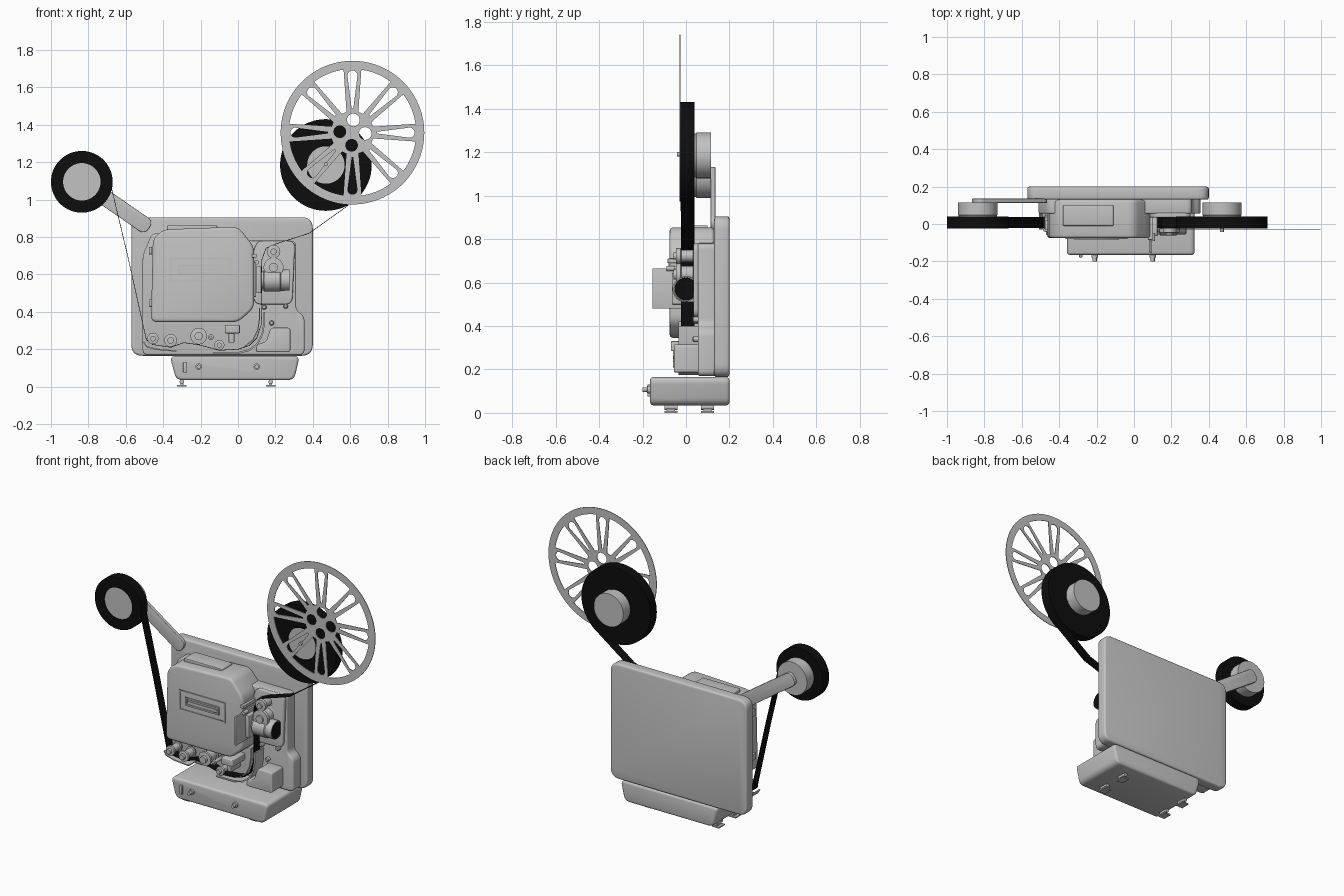
import bpy, bmesh, math
from mathutils import Matrix, Vector

cube = bpy.data.objects.get("Cube")
if cube:
    bpy.data.objects.remove(cube)


def material(name, rgb):
    m = bpy.data.materials.new(name)
    m.use_nodes = True
    m.diffuse_color = (*rgb, 1)
    bsdf = next(n for n in m.node_tree.nodes if n.type == 'BSDF_PRINCIPLED')
    bsdf.inputs["Base Color"].default_value = (*rgb, 1)
    return m


GREY = material("light grey metal", (0.54, 0.54, 0.54))
BLACK = material("film black", (0.004, 0.004, 0.004))


def link(name, mesh, mat):
    mesh.materials.clear()
    mesh.materials.append(mat)
    ob = bpy.data.objects.new(name, mesh)
    bpy.context.scene.collection.objects.link(ob)
    return ob


def finish(name, bm, mat, bevel=0.0):
    bmesh.ops.recalc_face_normals(bm, faces=bm.faces)
    if bevel:
        edges = [e for e in bm.edges if e.calc_face_angle(0) > 0.6]
        bmesh.ops.bevel(bm, geom=edges, offset=bevel, segments=3, profile=0.5, affect='EDGES')
    for f in bm.faces:
        f.smooth = True
    mesh = bpy.data.meshes.new(name)
    bm.to_mesh(mesh)
    bm.free()
    mesh.set_sharp_from_angle(angle=math.radians(35))
    return link(name, mesh, mat)


def rounded(pts, r, steps=6):
    """Replace every corner of an outline with a smooth arc."""
    out = []
    for i, p in enumerate(pts):
        p = Vector(p)
        a, b = Vector(pts[i - 1]) - p, Vector(pts[(i + 1) % len(pts)]) - p
        d = min(r, a.length * 0.45, b.length * 0.45)
        s, e = p + a.normalized() * d, p + b.normalized() * d
        for k in range(steps + 1):
            t = k / steps
            out.append(s * (1 - t) ** 2 + p * 2 * t * (1 - t) + e * t * t)
    return out


def rect(x0, x1, z0, z1):
    return [(x0, z0), (x1, z0), (x1, z1), (x0, z1)]


def circle(x, z, r, n=32):
    return [(x + r * math.cos(math.tau * i / n), z + r * math.sin(math.tau * i / n)) for i in range(n)]


def prism(name, pts, y0, y1, bevel=0.0, mat=GREY):
    """Front outline in x, z extruded along y."""
    bm = bmesh.new()
    front = [bm.verts.new((p[0], y0, p[1])) for p in pts]
    back = [bm.verts.new((p[0], y1, p[1])) for p in pts]
    bm.faces.new(front)
    bm.faces.new(back)
    for i in range(len(pts)):
        bm.faces.new((front[i - 1], front[i], back[i], back[i - 1]))
    return finish(name, bm, mat, bevel)


def plate(name, loops, y, half, mat=GREY):
    """Flat sheet with holes, from filled outlines."""
    cu = bpy.data.curves.new(name, 'CURVE')
    cu.dimensions, cu.fill_mode, cu.extrude = '2D', 'BOTH', half
    for pts in loops:
        sp = cu.splines.new('POLY')
        sp.points.add(len(pts) - 1)
        for q, p in zip(sp.points, pts):
            q.co = (p[0], p[1], 0, 1)
        sp.use_cyclic_u = True
    tmp = bpy.data.objects.new(name + " outline", cu)
    mesh = bpy.data.meshes.new_from_object(tmp)
    bpy.data.objects.remove(tmp)
    mesh.transform(Matrix.Translation((0, y, 0)) @ Matrix.Rotation(math.pi / 2, 4, 'X'))
    return link(name, mesh, mat)


def turned(name, centre, profile, axis='Y', mat=GREY, n=40, closed=False):
    """Lathe a list of (radius, distance) about the y or x axis."""
    bm = bmesh.new()
    rings = []
    for r, d in profile:
        ring = []
        for a, b in circle(0, 0, r, n):
            off = Vector((a, d, b)) if axis == 'Y' else Vector((d, a, b))
            ring.append(bm.verts.new(Vector(centre) + off))
        rings.append(ring)
    pairs = list(zip(rings, rings[1:])) + ([(rings[-1], rings[0])] if closed else [])
    for p, q in pairs:
        for i in range(n):
            bm.faces.new((p[i - 1], p[i], q[i], q[i - 1]))
    if not closed:
        bm.faces.new(rings[0])
        bm.faces.new(rings[-1])
    return finish(name, bm, mat)


def ribbon(name, pts, y0, y1, thick, mat):
    """Strip that follows a path in x, z."""
    v = [Vector(p) for p in pts]
    left, right = [], []
    for i, p in enumerate(v):
        t = (v[min(i + 1, len(v) - 1)] - v[max(i - 1, 0)]).normalized()
        nrm = Vector((-t.y, t.x)) * thick / 2
        left.append(p + nrm)
        right.append(p - nrm)
    return prism(name, left + right[::-1], y0, y1, 0, mat)


# Case: back plate, chassis, door housing
prism("back_plate", rounded(rect(-.57, .40, .165, .905), .06), .13, .20, .012)
chassis = [(-.51, .17), (.355, .17), (.355, .375), (.31, .41), (.31, .78), (.05, .78), (.0, .82), (-.46, .82), (-.51, .7)]
prism("chassis", rounded(chassis, .03), .055, .135, .008)
door = [(-.465, .345), (.0, .345), (.085, .42), (.085, .75), (.0, .855), (-.40, .84), (-.455, .79)]
prism("door_housing", rounded(door, .035), -.075, .13, .015)
prism("top_grip", rounded(rect(-.38, -.11, .835, .862), .01), -.01, .10, .004)
for z in (.447, .727):
    prism("door_hinge", rect(-.477, -.46, z - .02, z + .02), -.03, .02, .003)

# Door label recess
plate("label_frame", [rect(-.365, -.035, .56, .69), rect(-.355, -.045, .57, .68)], -.077, .004)
plate("label_bezel", [rect(-.32, -.08, .60, .652), rect(-.308, -.092, .61, .642)], -.077, .005)
prism("label_bar", rect(-.30, -.10, .621, .631), -.08, -.07)

# Base with feet and knobs
base = [(-.33, .035), (.30, .035), (.33, .165), (-.365, .165)]
prism("base", rounded(base, .035), -.165, .20, .014)
for x in (-.30, .175):
    for y in (-.07, .10):
        turned("foot", (x, y, 0), [(.012, -.03), (.012, .03)], n=16).location.z = .026
        prism("foot_pad", rect(x - .025, x + .025, 0, .008), y - .03, y + .03)
        prism("foot_stem", rect(x - .008, x + .008, .005, .04), y - .02, y + .02)
for x in (-.21, .10):
    turned("base_knob", (x, 0, .107), [(.017, -.16), (.017, -.178), (.011, -.18), (.011, -.20)], n=20)
prism("base_switch", rect(-.293, -.275, .075, .13), -.178, -.16, .003)

# Lower film rollers
for x, z, r in ((-.455, .257, .03), (-.36, .247, .034), (-.21, .27, .044), (-.10, .222, .027), (-.145, .265, .015)):
    turned("roller", (x, 0, z), [(r * .7, .06), (r * .7, .045), (r, .042), (r, .036), (r * .75, .034), (r * .75, -.022),
                                 (r, -.025), (r, -.04), (r * .5, -.042), (r * .5, -.06)])
ribbon("roller_tray", [(-.505, .24), (-.49, .215), (-.44, .20), (-.33, .19)], -.03, .06, .007, GREY)
chute = [(-.13, .18), (.0, .18), (.06, .195), (.105, .23), (.13, .28), (.14, .34), (.14, .40)]
ribbon("film_chute", chute, -.035, .06, .009, GREY)
ribbon("inner_chute", [(x - .025, z + .02) for x, z in chute[2:]], -.035, .06, .006, GREY)
prism("sound_head", rect(-.07, .01, .285, .33), -.07, .06, .005)
prism("sound_head_foot", rect(-.05, -.02, .235, .285), -.04, .06, .004)
cover = [(.095, .185), (.28, .185), (.28, .315), (.175, .315), (.15, .24), (.10, .225)]
prism("drive_cover", rounded(cover, .015), -.055, .06, .006)
for x, z in ((.18, .34), (.14, .425), (.255, .43)):
    turned("small_screw", (x, 0, z), [(.013, .06), (.013, .035), (.008, .03)], n=16)

# Lens and gate
prism("lens_panel", rounded([(.085, .44), (.29, .44), (.305, .78), (.11, .78), (.085, .74)], .04), .035, .06, .006)
prism("gate_plate", rect(.084, .096, .48, .665), -.155, .05, .002)
prism("gate_block", rect(.098, .125, .50, .645), -.065, .05, .004)
turned("lens_barrel", (0, 0, .57), [(.045, .10), (.045, .135), (.062, .14), (.062, .225), (.057, .23), (.057, .275), (.05, .275), (.05, .255)], 'X')
turned("lens_glass", (0, 0, .57), [(.053, .25), (.053, .276)], 'X', BLACK)
prism("lens_mount", rect(.13, .25, .51, .55), .0, .05, .004)
for z, r in ((.722, .036), (.637, .053)):
    turned("upper_roller", (.19, 0, z), [(r, .06), (r, .035), (r * .75, .032), (r * .75, -.02), (r, -.025), (r, -.045), (r * .45, -.047), (r * .45, -.058)])
turned("gate_knob", (.10, 0, .665), [(.012, -.05), (.012, -.09)], n=16)
prism("gate_lever", rect(.075, .10, .69, .71), -.085, .04, .003)

# Take-up arm and film rolls
arm = Vector((-.50, .865)) - Vector((-.835, 1.095))
side = Vector((-arm.y, arm.x)).normalized() * .043
a, b = Vector((-.855, 1.11)), Vector((-.475, .848))
prism("reel_arm", rounded([a + side, a - side, b - side, b + side], .04), .113, .135, .003)
for label, x, z, r in (("left", -.835, 1.095, .165), ("right", .47, 1.185, .245)):
    turned(label + "_film_roll", (x, 0, z), [(.1, -.025), (r, -.025), (r, .04), (.1, .04)], mat=BLACK, n=64, closed=True)
    turned(label + "_reel_hub", (x, 0, z), [(.102, -.018), (.102, .045), (.105, .048), (.105, .115)], n=48)
turned("right_spindle", (.47, 0, 1.19), [(.01, -.015), (.01, -.042)], n=16)

# Open front reel flange
CX, CZ = .612, 1.358


def polar(r, a):
    return (CX + r * math.cos(a), CZ + r * math.sin(a))


loops = [circle(CX, CZ, .384, 96)]
for i in range(4):
    loops.append(circle(*polar(.068, math.tau * i / 4 - .07), .034, 24))
for i in range(8):
    c = math.tau * i / 8
    # narrow slot flaring into a round end
    tip = [polar(.305, c)]
    arc = [(tip[0][0] + .027 * math.cos(c + t * math.pi / 12), tip[0][1] + .027 * math.sin(c + t * math.pi / 12)) for t in range(-6, 7)]
    loops.append([polar(.13, c + .035), polar(.13, c - .035)] + arc)
    # wide opening between slots
    outer = [polar(.34, c + .14 + k * (math.tau / 8 - .28) / 8) for k in range(9)]
    loops.append([polar(.115, c + .51), polar(.115, c + .28)] + outer)
plate("reel_flange", loops, -.028, .002)

# Film path
path = [(-.676, 1.06), (-.59, .70), (-.51, .34), (-.49, .25), (-.455, .225), (-.36, .21), (-.29, .235), (-.21, .224), (-.10, .194),
        (.0, .20), (.06, .22), (.10, .26), (.124, .33), (.128, .42), (.128, .68), (.15, .74), (.20, .762), (.38, .82), (.59, .97)]
ribbon("film_strip", path, -.022, .038, .003, BLACK)
